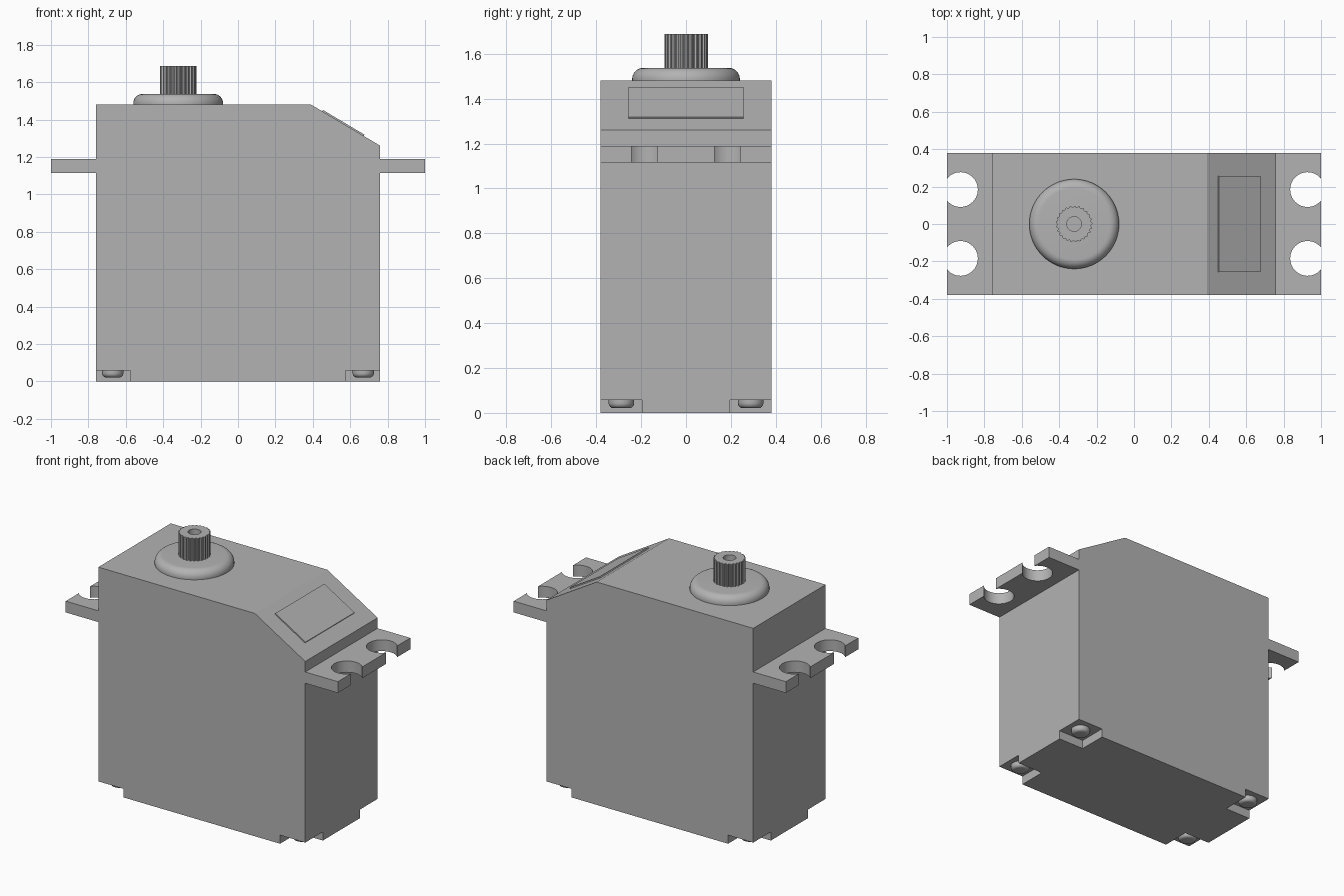
import bpy
import bmesh
from math import sin, cos, pi, radians, asin, atan2
from mathutils import Matrix

cube = bpy.data.objects.get("Cube")
if cube:
    bpy.data.objects.remove(cube, do_unlink=True)

grey = bpy.data.materials.new("plain_grey")
grey.use_nodes = True
colour = (0.45, 0.45, 0.45, 1)
grey.diffuse_color = colour
grey.node_tree.nodes["Principled BSDF"].inputs["Base Color"].default_value = colour


def finish(name, bm, mirror=None, smooth=True):
    bmesh.ops.recalc_face_normals(bm, faces=bm.faces)
    mesh = bpy.data.meshes.new(name)
    bm.to_mesh(mesh)
    bm.free()
    if smooth:
        mesh.shade_smooth()
        mesh.set_sharp_from_angle(angle=radians(35))
    mesh.materials.append(grey)
    obj = bpy.data.objects.new(name, mesh)
    bpy.context.collection.objects.link(obj)
    if mirror:
        mod = obj.modifiers.new("mirror", 'MIRROR')
        mod.use_axis = mirror
    return obj


def prism(bm, points, offset):
    """Extrude a flat outline along an offset vector."""
    face = bm.faces.new([bm.verts.new(p) for p in points])
    res = bmesh.ops.extrude_face_region(bm, geom=[face], use_keep_orig=True)
    verts = [v for v in res["geom"] if isinstance(v, bmesh.types.BMVert)]
    bmesh.ops.translate(bm, verts=verts, vec=offset)


def box(bm, centre, size, rotation=Matrix()):
    bmesh.ops.create_cube(bm, size=1, matrix=Matrix.Translation(centre)
                          @ rotation @ Matrix.Diagonal((*size, 1)))


def loft(bm, centre, rings, count):
    """Stack closed rings; a ring is (repeating radii, height)."""
    loops = []
    for radii, z in rings:
        loops.append([bm.verts.new((centre[0] + radii[i % len(radii)] * cos(2 * pi * i / count),
                                    centre[1] + radii[i % len(radii)] * sin(2 * pi * i / count), z))
                      for i in range(count)])
    for a, b in zip(loops, loops[1:]):
        for i in range(count):
            j = (i + 1) % count
            bm.faces.new((a[i], a[j], b[j], b[i]))
    bm.faces.new(loops[0])
    bm.faces.new(loops[-1])


# Case with one sloped shoulder
HX, HY, TOP = 0.76, 0.38, 1.48
SLOPE_X, SLOPE_Z = 0.39, 1.26
bm = bmesh.new()
outline = [(-HX, 0), (HX, 0), (HX, SLOPE_Z), (SLOPE_X, TOP), (-HX, TOP)]
prism(bm, [(x, -HY, z) for x, z in outline], (0, 2 * HY, 0))
case = finish("case", bm, smooth=False)

# Square notches in the four bottom corners
NOTCH, NOTCH_Z = 0.185, 0.057
bm = bmesh.new()
for sx in (-1, 1):
    for sy in (-1, 1):
        box(bm, (sx * HX, sy * HY, 0), (2 * NOTCH, 2 * NOTCH, 2 * NOTCH_Z))
cutter = finish("notch_cutter", bm, smooth=False)
cutter.hide_render = True
cut = case.modifiers.new("notches", 'BOOLEAN')
cut.object = cutter
cut.operation = 'DIFFERENCE'
cut.solver = 'EXACT'
graph = bpy.context.evaluated_depsgraph_get()
case_mesh = bpy.data.meshes.new_from_object(case.evaluated_get(graph))
case.modifiers.clear()
case.data = case_mesh
bpy.data.objects.remove(cutter, do_unlink=True)

# Screw heads inside the notches
bm = bmesh.new()
head = [((0.057 - 0.022 * (1 - cos(a)),), 0.045 - 0.024 * sin(a))
        for a in (i * pi / 12 for i in range(7))]
loft(bm, (0.67, 0.288), [((0.057,), NOTCH_Z)] + head, 32)
finish("screw_heads", bm, mirror=(True, True, False))

# Mounting tabs with two open round slots each
HOLE_X, HOLE_Y, HOLE_R = 0.928, 0.184, 0.093
half = 0.058
start = asin(half / HOLE_R)
points = [(HX, -HY), (1, -HY)]
for cy in (-HOLE_Y, HOLE_Y):
    for i in range(33):
        a = -start - (2 * pi - 2 * start) * i / 32
        x = 1 if i in (0, 32) else HOLE_X + HOLE_R * cos(a)
        points.append((x, cy + HOLE_R * sin(a)))
points += [(1, HY), (HX, HY)]
bm = bmesh.new()
prism(bm, [(x, y, 1.115) for x, y in points], (0, 0, 0.075))
finish("mounting_tabs", bm, mirror=(True, False, False))

# Rounded collar around the output shaft
SHAFT = (-0.32, 0)
bm = bmesh.new()
dome = [((0.19 + 0.05 * cos(a),), 1.487 + 0.05 * sin(a))
        for a in (i * pi / 16 for i in range(9))]
loft(bm, SHAFT, [((0.24,), TOP)] + dome, 64)
finish("shaft_collar", bm)

# Splined output shaft with a screw hole
TEETH = 25
tooth = (0.097, 0.097, 0.09, 0.09)
bm = bmesh.new()
loft(bm, SHAFT, [(tooth, 1.53), (tooth, 1.687), ((0.039,), 1.687), ((0.039,), 1.58)], TEETH * 4)
finish("splined_shaft", bm)

# Thin raised plate on the slope
bm = bmesh.new()
tilt = Matrix.Rotation(atan2(TOP - SLOPE_Z, HX - SLOPE_X), 4, 'Y')
mid_x = 0.561
mid_z = TOP - (mid_x - SLOPE_X) * (TOP - SLOPE_Z) / (HX - SLOPE_X)
box(bm, (mid_x + 0.002, 0, mid_z + 0.003), (0.258, 0.514, 0.009), tilt)
finish("slope_plate", bm, smooth=False)
